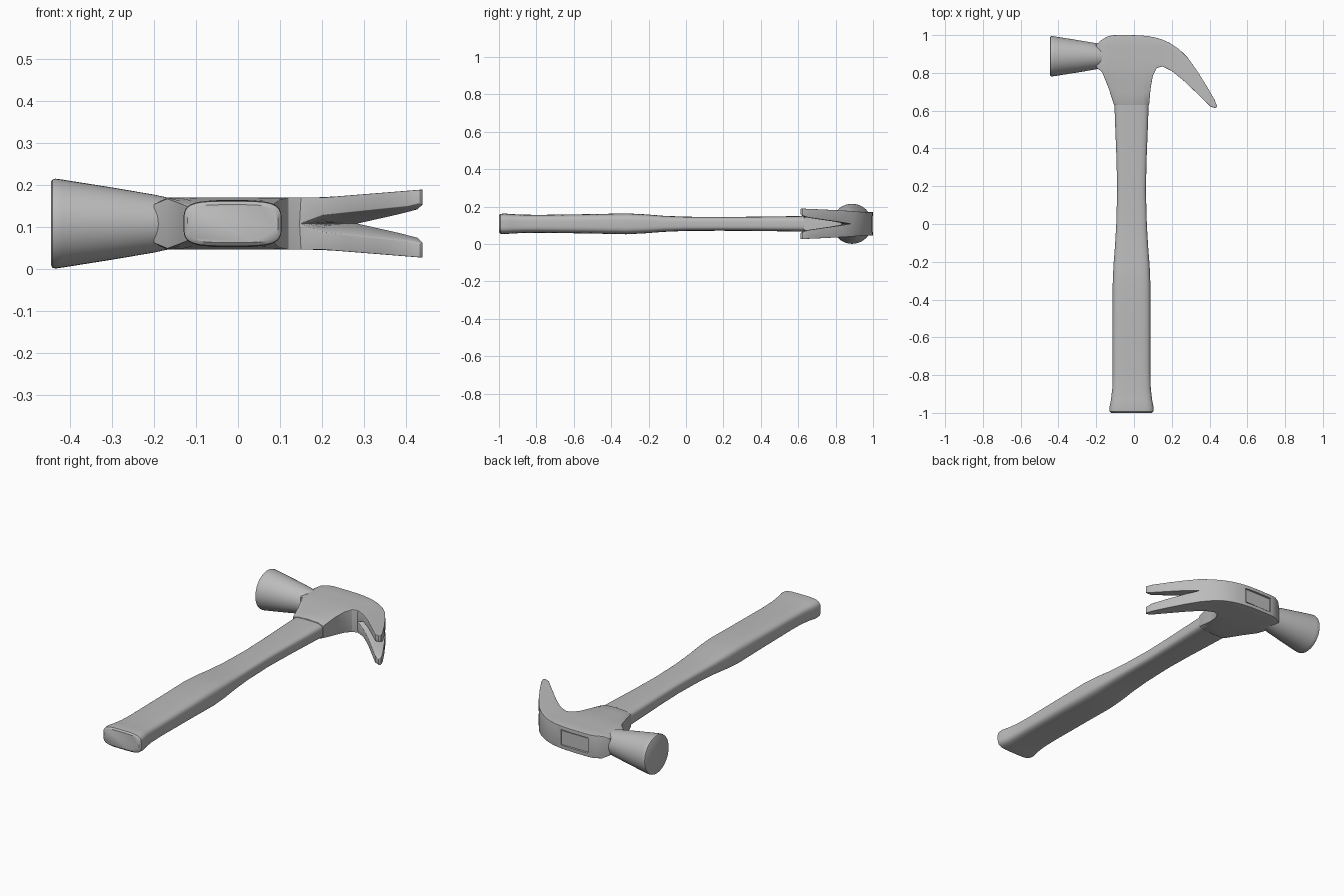
import bpy, bmesh, math
from mathutils import Vector

old = bpy.data.objects.get("Cube")
if old:
    bpy.data.objects.remove(old)

MID_Z = 0.108
MID_X = -0.013
POLL_Y = 0.888

grey = bpy.data.materials.new("plain grey")
grey.use_nodes = True
grey.diffuse_color = (0.5, 0.5, 0.5, 1)
grey.node_tree.nodes["Principled BSDF"].inputs["Base Color"].default_value = (0.5, 0.5, 0.5, 1)


def clamp(v):
    return max(0.0, min(1.0, v))


def make_object(name, bm):
    bmesh.ops.recalc_face_normals(bm, faces=bm.faces)
    mesh = bpy.data.meshes.new(name)
    bm.to_mesh(mesh)
    bm.free()
    mesh.materials.append(grey)
    obj = bpy.data.objects.new(name, mesh)
    bpy.context.collection.objects.link(obj)
    return obj


def activate(obj):
    bpy.ops.object.select_all(action='DESELECT')
    obj.select_set(True)
    bpy.context.view_layer.objects.active = obj


def smooth(obj, angle):
    activate(obj)
    bpy.ops.object.shade_smooth_by_angle(angle=math.radians(angle))


def loft(name, rings):
    """Skin a list of closed rings and cap both ends."""
    bm = bmesh.new()
    loops = [[bm.verts.new(p) for p in ring] for ring in rings]
    for a, b in zip(loops, loops[1:]):
        for k in range(len(a)):
            n = (k + 1) % len(a)
            bm.faces.new((a[k], a[n], b[n], b[k]))
    bm.faces.new(loops[0])
    bm.faces.new(loops[-1])
    return make_object(name, bm)


def squircle(y, half_w, half_h, power=0.5, count=40):
    ring = []
    for k in range(count):
        a = math.tau * (k + 0.5) / count
        c, s = math.cos(a), math.sin(a)
        ring.append((MID_X + half_w * math.copysign(abs(c) ** power, c), y,
                     MID_Z + half_h * math.copysign(abs(s) ** power, s)))
    return ring


# Handle: position along y, half width, half height
handle_sections = [
    (-1.0, 0.108, 0.045), (-0.993, 0.116, 0.053), (-0.97, 0.117, 0.055),
    (-0.93, 0.109, 0.052), (-0.87, 0.102, 0.049), (-0.78, 0.1, 0.048),
    (-0.5, 0.1, 0.052), (-0.32, 0.1, 0.056), (-0.22, 0.096, 0.051),
    (-0.12, 0.088, 0.043), (0.0, 0.081, 0.038), (0.18, 0.076, 0.037),
    (0.35, 0.08, 0.038), (0.5, 0.086, 0.04), (0.64, 0.091, 0.042)]
handle = loft("handle", [squircle(*s) for s in handle_sections])
smooth(handle, 40)

# Striking poll: turned profile along x
poll_profile = [(-0.445, 0.1), (-0.442, 0.105), (-0.435, 0.107), (-0.42, 0.105),
                (-0.3, 0.086), (-0.2, 0.069), (-0.15, 0.058)]
poll = loft("striking_poll", [
    [(x, POLL_Y + r * math.cos(math.tau * k / 40), MID_Z + r * math.sin(math.tau * k / 40))
     for k in range(40)] for x, r in poll_profile])
smooth(poll, 40)

# Head: pairs of upper and lower outline points, from the neck to the claw tip
head_pairs = [
    (-0.2, 0.95, -0.2, 0.83), (-0.17, 0.976, -0.168, 0.803),
    (-0.14, 0.993, -0.135, 0.72), (-0.115, 0.999, -0.105, 0.63),
    (-0.09, 1.0, -0.075, 0.63), (-0.015, 1.0, -0.013, 0.63),
    (0.04, 0.998, 0.05, 0.63), (0.07, 0.995, 0.08, 0.63),
    (0.11, 0.988, 0.088, 0.72), (0.145, 0.978, 0.1, 0.785),
    (0.185, 0.961, 0.12, 0.825), (0.235, 0.928, 0.15, 0.834),
    (0.285, 0.88, 0.2, 0.81), (0.335, 0.81, 0.265, 0.757),
    (0.385, 0.73, 0.335, 0.69), (0.428, 0.655, 0.405, 0.622),
    (0.44, 0.622, 0.432, 0.613)]
SLIT = 12
ROWS = 6


def half_thickness(x, y):
    if x > 0.2:
        return 0.062 + 0.08 * (x - 0.2)
    h = min(0.062, 0.046 + 0.5 * (x + 0.2))
    if x < 0.12:
        low = clamp((0.82 - y) / 0.19)
        edge = min(1, abs(x - MID_X) / (0.093 + 0.17 * (y - 0.63)))
        h -= low * (0.015 + 0.014 * edge ** 4)
    return h


def half_gap(i, t):
    if i < SLIT:
        return 0.0
    f = (i - SLIT) / 4
    g = 0.045 * f + t ** 3 * (0.02 - 0.016 * f)
    return g if g > 0.0015 else 0.0


bm = bmesh.new()
outer, inner = [], []
for i, (ax, ay, bx, by) in enumerate(head_pairs):
    outer.append([])
    inner.append([])
    for j in range(ROWS + 1):
        t = j / ROWS
        p = Vector((ax, ay, 0)).lerp(Vector((bx, by, 0)), t)
        outer[i].append(bm.verts.new((p.x, p.y, half_thickness(p.x, p.y))))
        inner[i].append(bm.verts.new((p.x, p.y, half_gap(i, t))))
last = len(head_pairs) - 1
for i in range(last):
    for j in range(ROWS):
        bm.faces.new((outer[i][j], outer[i + 1][j], outer[i + 1][j + 1], outer[i][j + 1]))
        wall = (inner[i][j], inner[i][j + 1], inner[i + 1][j + 1], inner[i + 1][j])
        if any(v.co.z > 0 for v in wall):
            bm.faces.new(wall)
    for j in (0, ROWS):
        bm.faces.new((outer[i][j], outer[i + 1][j], inner[i + 1][j], inner[i][j]))
for i in (0, last):
    for j in range(ROWS):
        bm.faces.new((outer[i][j], outer[i][j + 1], inner[i][j + 1], inner[i][j]))
bmesh.ops.delete(bm, geom=[v for v in bm.verts if not v.link_faces], context='VERTS')
head = make_object("claw_head", bm)
head.location.z = MID_Z

mirror = head.modifiers.new("mirror", 'MIRROR')
mirror.use_axis = (False, False, True)
mirror.merge_threshold = 0.001
bevel = head.modifiers.new("soft edges", 'BEVEL')
bevel.width = 0.009
bevel.segments = 3
bevel.limit_method = 'ANGLE'
bevel.angle_limit = math.radians(45)


def box(name, center, size):
    bm = bmesh.new()
    bmesh.ops.create_cube(bm, size=1)
    for v in bm.verts:
        v.co = Vector(center) + Vector([a * b for a, b in zip(v.co, size)])
    return make_object(name, bm)


# Eye: shallow recess on the back of the head with the handle end inside
cutter = box("eye_cutter", (-0.015, 1.0, MID_Z), (0.17, 0.024, 0.085))
cutter.hide_render = True
cut = head.modifiers.new("eye", 'BOOLEAN')
cut.operation = 'DIFFERENCE'
cut.solver = 'EXACT'
cut.object = cutter
activate(head)
for name in [m.name for m in head.modifiers]:
    bpy.ops.object.modifier_apply(modifier=name)
bpy.data.objects.remove(cutter)
smooth(head, 35)
box("handle_end", (-0.015, 0.988, MID_Z), (0.158, 0.009, 0.073))
